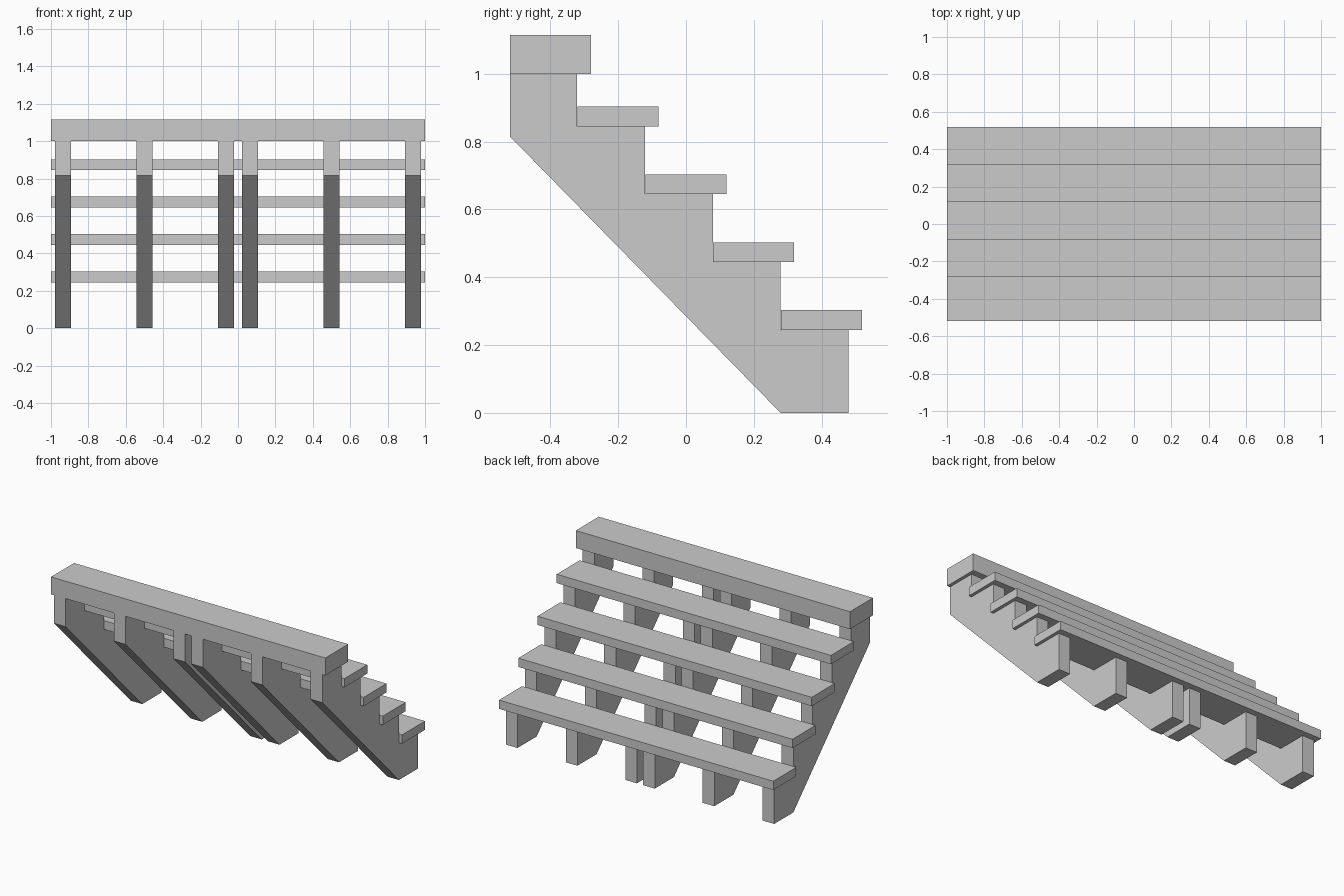
import bpy, bmesh

if "Cube" in bpy.data.objects:
    bpy.data.objects.remove(bpy.data.objects["Cube"])

HALF_Y = 0.519      # half of overall depth
RUN, RISE = 0.2, 0.2
TREAD_DEPTH = 0.239


def add_object(name, bm):
    bmesh.ops.recalc_face_normals(bm, faces=bm.faces)
    mesh = bpy.data.meshes.new(name)
    bm.to_mesh(mesh)
    bm.free()
    obj = bpy.data.objects.new(name, mesh)
    bpy.context.collection.objects.link(obj)
    return obj


def extrude_x(name, profile, x0, x1):
    """Extrude a (y, z) outline along x."""
    bm = bmesh.new()
    face = bm.faces.new([bm.verts.new((x0, y, z)) for y, z in profile])
    new = bmesh.ops.extrude_face_region(bm, geom=[face])["geom"]
    moved = [v for v in new if isinstance(v, bmesh.types.BMVert)]
    bmesh.ops.translate(bm, verts=moved, vec=(x1 - x0, 0, 0))
    return add_object(name, bm)


def plank(name, y0, z0, z1):
    y1 = y0 + TREAD_DEPTH
    extrude_x(name, [(y0, z0), (y1, z0), (y1, z1), (y0, z1)], -1, 1)


# Saw-tooth stringer outline: sloped underside, flat foot, then steps
outline = [(-HALF_Y, 0.815), (0.279, 0)]
for i in range(4):
    z = 0.245 + i * RISE
    outline += [(0.479 - i * RUN, z - RISE if i else 0), (0.479 - i * RUN, z)]
outline += [(-0.321, 0.845), (-0.321, 1.0), (-HALF_Y, 1.0)]

# Six stringers, mirrored about the centre
for i, x in enumerate((0.065, 0.499, 0.936)):
    for side, s in (("left", -1), ("right", 1)):
        extrude_x(f"{side}_stringer_{i + 1}", outline, s * x - 0.0425, s * x + 0.0425)

# Four thin treads and the thick top step
for i in range(4):
    z = 0.245 + i * RISE
    plank(f"tread_{i + 1}", 0.28 - i * RUN, z, z + 0.058)
plank("top_step", -HALF_Y, 1.0, 1.115)
